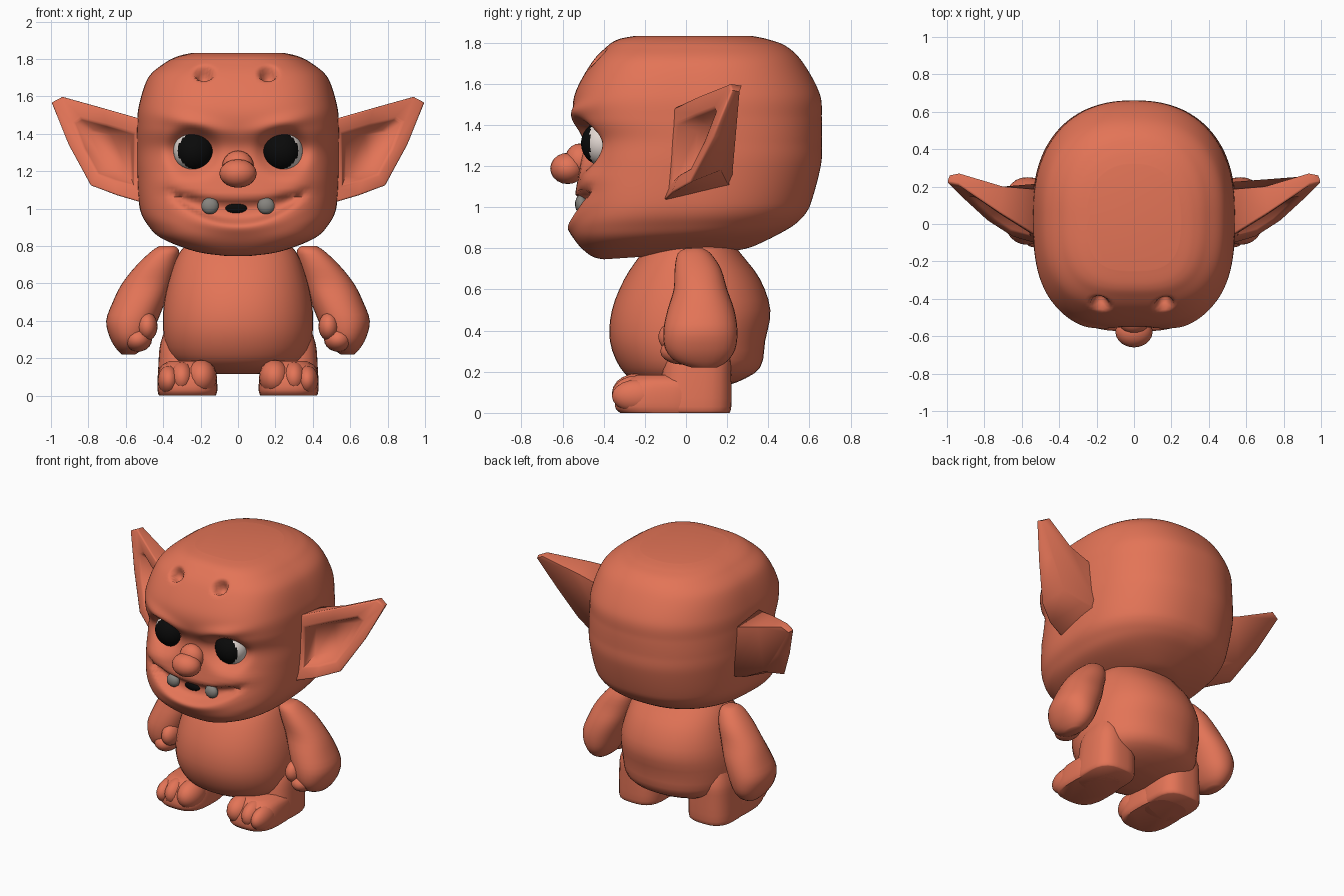
import bpy, bmesh, math
from mathutils import Vector

if "Cube" in bpy.data.objects:
    bpy.data.objects.remove(bpy.data.objects["Cube"])


def material(name, rgb):
    m = bpy.data.materials.new(name)
    m.diffuse_color = (*rgb, 1)
    m.use_nodes = True
    m.node_tree.nodes["Principled BSDF"].inputs["Base Color"].default_value = m.diffuse_color
    return m


SKIN = material("orange skin", (0.77, 0.175, 0.095))
WHITE = material("eye white", (0.76, 0.68, 0.64))
BLACK = material("black", (0.003, 0.003, 0.003))
GREY = material("tooth grey", (0.24, 0.23, 0.21))


def finish(bm, name, mats, angle=60):
    bmesh.ops.recalc_face_normals(bm, faces=bm.faces[:])
    me = bpy.data.meshes.new(name)
    bm.to_mesh(me)
    bm.free()
    for m in mats:
        me.materials.append(m)
    ob = bpy.data.objects.new(name, me)
    bpy.context.collection.objects.link(ob)
    bpy.ops.object.select_all(action='DESELECT')
    ob.select_set(True)
    bpy.context.view_layer.objects.active = ob
    bpy.ops.object.shade_smooth_by_angle(angle=math.radians(angle))
    return ob


def bridge(bm, loops):
    for a, b in zip(loops, loops[1:]):
        n = len(a)
        for i in range(n):
            bm.faces.new((a[i], a[(i + 1) % n], b[(i + 1) % n], b[i]))


def spline(rows, steps):
    """Catmull-Rom interpolation of rows of numbers."""
    out = []
    for i in range(len(rows) - 1):
        p0, p1 = rows[max(i - 1, 0)], rows[i]
        p2, p3 = rows[i + 1], rows[min(i + 2, len(rows) - 1)]
        for k in range(steps):
            t = k / steps
            out.append([0.5 * (2 * b + (c - a) * t + (2 * a - 5 * b + 4 * c - d) * t * t
                               + (3 * b - a - 3 * c + d) * t ** 3)
                        for a, b, c, d in zip(p0, p1, p2, p3)])
    return out + [list(rows[-1])]


def loft(name, rings, seg=28, steps=3, nf=2.4, nb=2.4, flip=1, warp=None):
    """Stacked superellipse rings: (z, x0, x1, y0, y1)."""
    bm = bmesh.new()
    loops = []
    for z, x0, x1, y0, y1 in spline(rings, steps):
        loop = []
        for i in range(seg):
            a = 2 * math.pi * i / seg
            c, s = math.cos(a), math.sin(a)
            n = nf if s < 0 else nb
            r = (abs(c) ** n + abs(s) ** n) ** (-1 / n)
            p = Vector((flip * ((x0 + x1) / 2 + r * c * (x1 - x0) / 2),
                        (y0 + y1) / 2 + r * s * (y1 - y0) / 2, z))
            loop.append(bm.verts.new(warp(p) if warp else p))
        loops.append(loop)
    bridge(bm, loops)
    bm.faces.new(loops[0])
    bm.faces.new(loops[-1])
    return finish(bm, name, [SKIN])


def blob(name, centre, radii, mat=SKIN, seg=20):
    bm = bmesh.new()
    bmesh.ops.create_uvsphere(bm, u_segments=seg, v_segments=seg // 2, radius=1)
    for v in bm.verts:
        v.co = Vector([c + r * p for c, r, p in zip(centre, radii, v.co)])
    return finish(bm, name, [mat])


def bump(u, v, power=1):
    return math.exp(-min(u * u + v * v, 20) ** power)


# Head: sculpted front with sockets, brow ridge, mouth and forehead dents
def face_shape(p):
    x, y, z = p
    ax = abs(x)
    if y < -0.15:
        p.y += 0.075 * bump((ax - 0.24) / 0.125, (z - 1.305) / 0.115, 2)
        ridge = 1.41 + 0.22 * (ax - 0.12)
        p.y -= 0.025 * bump((ax - 0.24) / 0.15, (z - ridge - 0.02) / 0.04)
        mid = 0.985 + 0.10 * (x / 0.37) ** 2
        h = 0.056 * max(1 - (x / 0.42) ** 2, 0.3)
        fade = min(max((0.40 - ax) / 0.14, 0), 1)
        p.y += 0.06 * fade * bump(0, (z - mid) / h, 2)
        p.y -= 0.015 * bump(x / 0.3, (z - mid + 0.08) / 0.035)
        p.y -= 0.02 * bump((ax - 0.34) / 0.1, (z - 1.14) / 0.05)
        for hx in (-0.18, 0.16):
            d = 0.05 * bump((x - hx) / 0.04, (z - 1.725) / 0.032, 2)
            p += Vector((0, d, -d))
    if z < 1:
        p.z += (y + 0.42) * 0.065 * (1 - z) / 0.25
    return p


HEAD = [(.745, .12, -.40, .25), (.765, .25, -.46, .33), (.83, .41, -.53, .45),
        (.90, .48, -.56, .54), (1.0, .525, -.55, .60), (1.2, .54, -.515, .655),
        (1.32, .54, -.50, .66), (1.43, .54, -.545, .66), (1.55, .53, -.54, .65),
        (1.70, .48, -.46, .57), (1.78, .39, -.385, .49), (1.815, .32, -.33, .40),
        (1.832, .25, -.25, .32)]
loft("head", [(z, -w, w, a, b) for z, w, a, b in HEAD], 168, 9, 3, 2.3, warp=face_shape)

# Nose
blob("nose_tip", (0, -.575, 1.188), (.10, .085, .076))
blob("nose_bridge", (0, -.515, 1.225), (.085, .075, .085))

# Mouth hole
blob("mouth_hole", (-.01, -.496, 1.002), (.058, .014, .026), BLACK)

# Torso
BODY = [(.115, .10, -.10, .12), (.15, .28, -.24, .25), (.22, .37, -.32, .36),
        (.35, .40, -.37, .385), (.50, .395, -.36, .41), (.65, .36, -.30, .36),
        (.77, .31, -.22, .27), (.86, .22, -.15, .2)]
loft("torso", [(z, -w, w, a, b) for z, w, a, b in BODY], 40, 3, 2.2, 2.2)

for s, side in ((-1, "left"), (1, "right")):
    # Eye: ball with a black front cap
    bm = bmesh.new()
    bmesh.ops.create_uvsphere(bm, u_segments=48, v_segments=32, radius=1)
    look = Vector((-0.2 * s, -1, 0)).normalized()
    for f in bm.faces:
        f.material_index = int(f.calc_center_median().normalized().dot(look) > 0.46)
    for v in bm.verts:
        v.co = Vector((.235 * s + .11 * v.co.x, -.40 + .11 * v.co.y, 1.31 + .11 * v.co.z))
    finish(bm, "eye_" + side, [WHITE, BLACK])

    # Tooth
    blob("tooth_" + side, (.15 * s, -.51, 1.015), (.048, .03, .045), GREY, 14)

    # Ear: back shell, thick rim and forward-facing hollow
    rim = [(.48, -.09, 1.47), (.72, .06, 1.54), (.94, .21, 1.60), (1.0, .22, 1.57),
           (.91, .13, 1.34), (.79, .02, 1.12), (.65, -.07, 1.07), (.48, -.12, 1.02)]
    back = [(.46, .18, 1.43), (.70, .20, 1.50), (.935, .27, 1.59), (.985, .26, 1.56),
            (.86, .21, 1.36), (.73, .17, 1.18), (.60, .20, 1.12), (.46, .22, 1.10)]
    mid = Vector((.68, .02, 1.29))
    lip = [mid.lerp(Vector(p), .62) for p in rim]
    deep = [mid.lerp(Vector(p), .42) + Vector((-.02, .08, 0)) for p in rim]
    bm = bmesh.new()
    loops = [[bm.verts.new((p[0] * s, p[1], p[2])) for p in lp] for lp in (back, rim, lip, deep)]
    bridge(bm, loops)
    bm.faces.new(loops[0])
    bm.faces.new(loops[-1])
    # soften the outer rim slightly
    edges = [e for lp in loops[1:3] for a, b in zip(lp, lp[1:] + lp[:1])
             for e in a.link_edges if b in e.verts]
    bmesh.ops.bevel(bm, geom=edges, offset=.012, segments=2, profile=.5, affect='EDGES')
    finish(bm, "ear_" + side, [SKIN], 75)

    # Arm with closed hand
    loft("arm_" + side, [(.80, .34, .42, .0, .08), (.775, .315, .46, -.04, .12),
                         (.70, .325, .54, -.055, .17), (.60, .355, .62, -.06, .20),
                         (.50, .39, .67, -.09, .235), (.40, .43, .705, -.11, .25),
                         (.31, .47, .685, -.10, .24), (.25, .51, .65, -.05, .20),
                         (.22, .55, .62, .03, .15)], flip=s, nf=2.2, nb=2.2)
    blob("thumb_" + side, (.485 * s, -.05, .37), (.055, .085, .075))
    blob("fingers_" + side, (.535 * s, -.02, .30), (.075, .105, .065))

    # Leg, foot and toes
    loft("leg_" + side, [(.0, .13, .42, -.12, .21), (.03, .115, .43, -.14, .22),
                         (.18, .12, .425, -.12, .22), (.28, .15, .415, -.10, .215),
                         (.38, .18, .38, -.06, .18)], flip=s, nf=3, nb=3)
    loft("foot_" + side, [(.0, .12, .42, -.32, .1), (.03, .11, .43, -.345, .1),
                          (.10, .115, .43, -.335, .1), (.155, .13, .415, -.29, .1),
                          (.185, .17, .37, -.24, .05)], flip=s, nf=3, nb=3)
    for name, x, r, h in (("big", .195, .083, .095), ("middle", .30, .068, .09),
                          ("small", .37, .06, .08)):
        blob("%s_toe_%s" % (name, side), (x * s, -.235, h + .002), (r, .125, h), seg=20)
